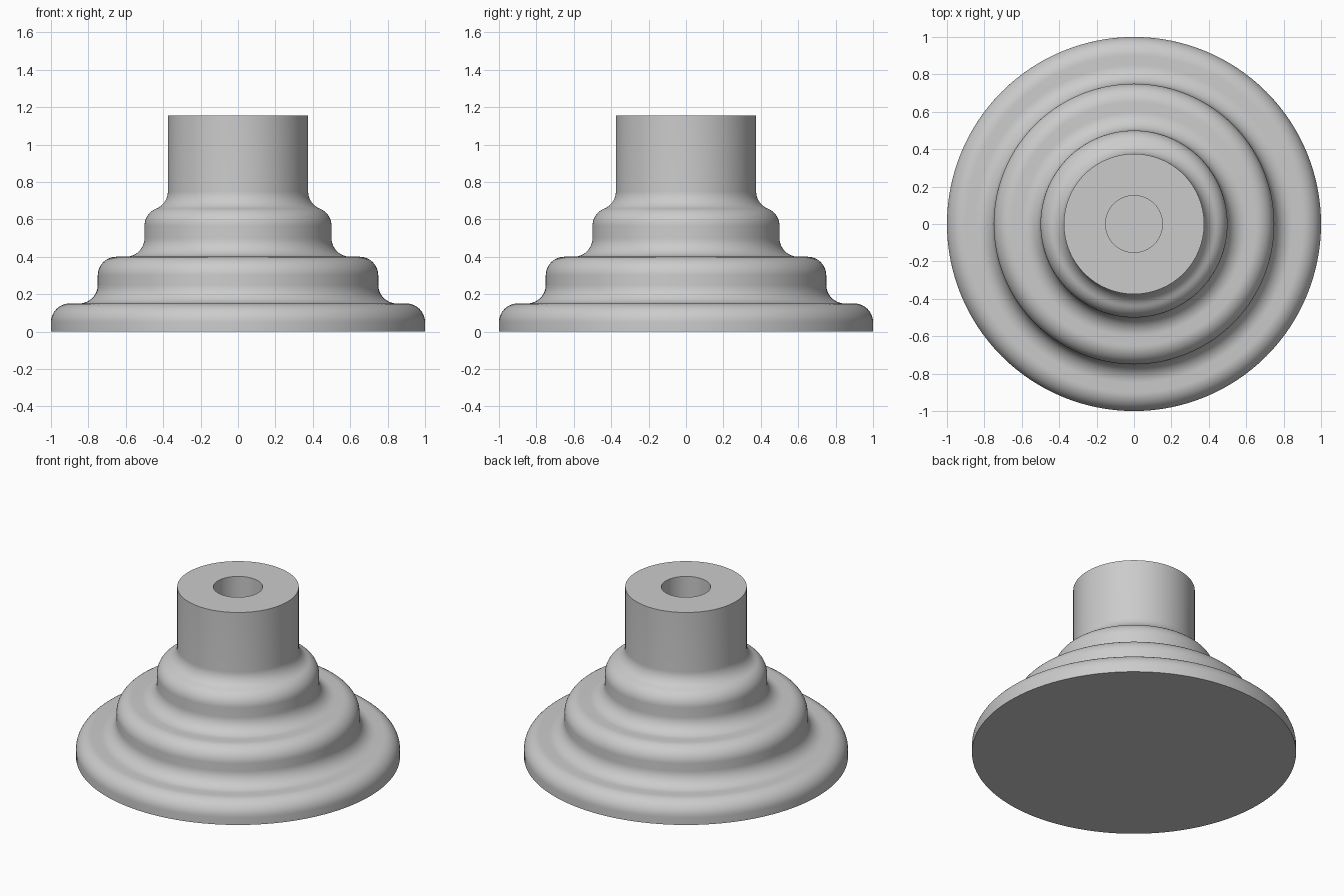
import bpy, bmesh
from math import cos, sin, pi, radians, sqrt, atan2, tau

if "Cube" in bpy.data.objects:
    bpy.data.objects.remove(bpy.data.objects["Cube"])

SEGMENTS = 128
FILLET = 0.1
HEIGHT = 1.155
NECK, BORE, BORE_FLOOR = 0.375, 0.152, 0.65


def arc(cx, cz, start, end, steps=12):
    """Points of a fillet around (cx, cz), angles in radians."""
    angles = [start + (end - start) * i / steps for i in range(steps + 1)]
    return [(cx + FILLET * cos(a), cz + FILLET * sin(a)) for a in angles]


# Lower two steps: rounded rim, flat tread, then a cove up to the next wall
profile = [(0, 0), (1, 0)]
for radius, top, next_radius in ((1, 0.15, 0.75), (0.75, 0.4, 0.5)):
    profile += arc(radius - FILLET, top - FILLET, 0, pi / 2)
    profile += arc(next_radius + FILLET, top + FILLET, 1.5 * pi, pi)

# Upper step: rim and cove flow directly into each other
cove_x, cove_z = NECK + FILLET, 0.75
rim_x = 0.5 - FILLET
rise = sqrt((2 * FILLET) ** 2 - (cove_x - rim_x) ** 2)
turn = atan2(rise, cove_x - rim_x)
profile += arc(rim_x, cove_z - rise, 0, turn)
profile += arc(cove_x, cove_z, pi + turn, pi)[1:]

# Neck and blind bore
profile += [(NECK, HEIGHT), (BORE, HEIGHT), (BORE, BORE_FLOOR), (0, BORE_FLOOR)]

# Revolve the profile
bm = bmesh.new()
verts = [bm.verts.new((r, 0, z)) for r, z in profile]
edges = [bm.edges.new(pair) for pair in zip(verts, verts[1:])]
bmesh.ops.spin(bm, geom=verts + edges, cent=(0, 0, 0), axis=(0, 0, 1),
               angle=tau, steps=SEGMENTS, use_merge=False)
bmesh.ops.remove_doubles(bm, verts=bm.verts, dist=0.0001)
bmesh.ops.recalc_face_normals(bm, faces=bm.faces)
mesh = bpy.data.meshes.new("stepped_flange")
bm.to_mesh(mesh)
bm.free()

flange = bpy.data.objects.new("stepped_flange", mesh)
bpy.context.collection.objects.link(flange)

# Plain grey finish
grey = bpy.data.materials.new("light_grey")
grey.use_nodes = True
colour = (0.6, 0.6, 0.6, 1)
grey.diffuse_color = colour
grey.node_tree.nodes["Principled BSDF"].inputs["Base Color"].default_value = colour
mesh.materials.append(grey)

bpy.ops.object.select_all(action="DESELECT")
flange.select_set(True)
bpy.context.view_layer.objects.active = flange
bpy.ops.object.shade_smooth_by_angle(angle=radians(30))
